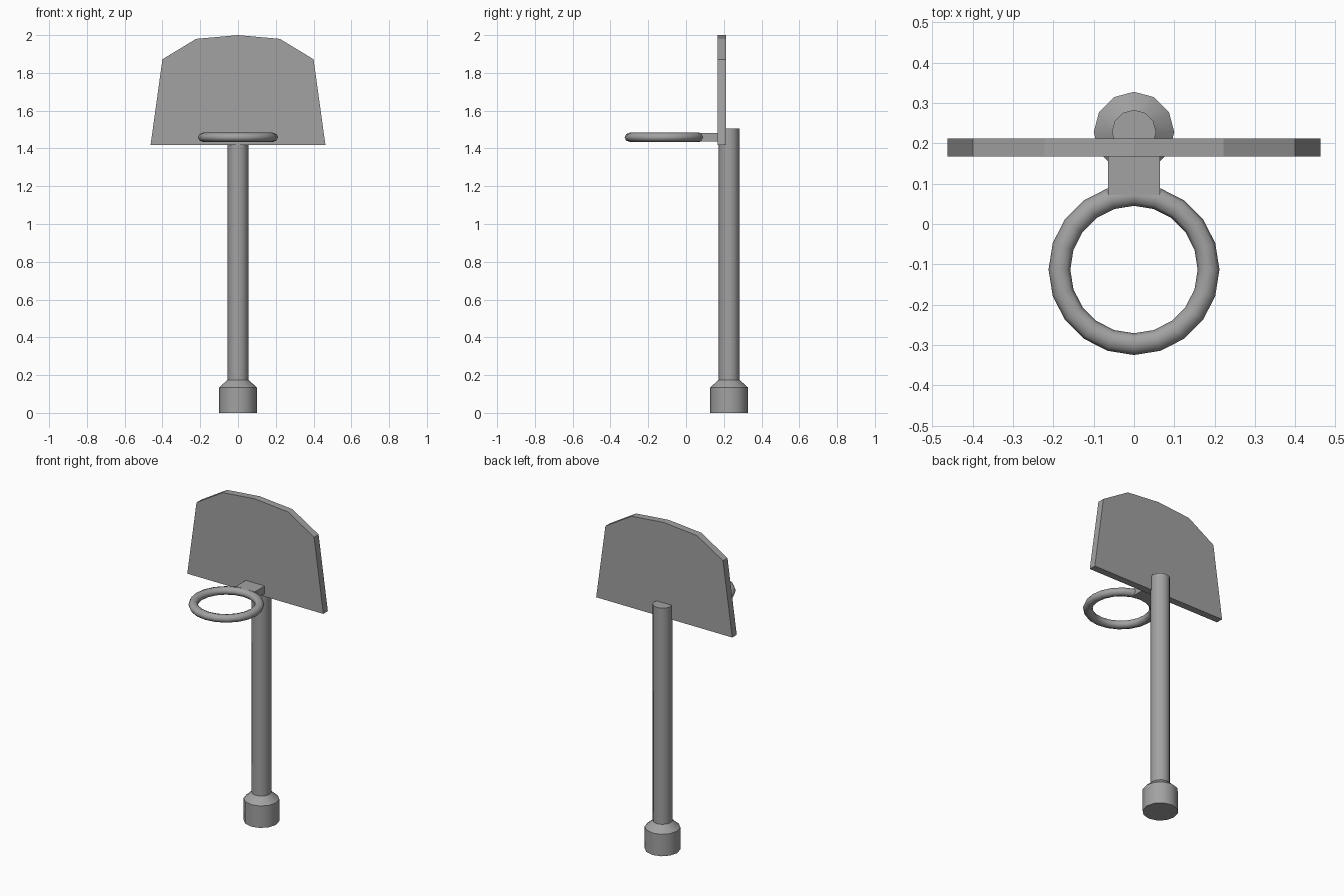
import bpy, bmesh, math

cube = bpy.data.objects.get("Cube")
if cube:
    bpy.data.objects.remove(cube, do_unlink=True)

grey = bpy.data.materials.new("plain_grey")
grey.use_nodes = True
grey.diffuse_color = (0.36, 0.36, 0.36, 1)
grey.node_tree.nodes["Principled BSDF"].inputs["Base Color"].default_value = (0.36, 0.36, 0.36, 1)

POLE_Y = 0.228
RIM_Z = 1.459


def finish(name, angle=None):
    """Name the active object, colour it and smooth its rounded faces."""
    obj = bpy.context.object
    obj.name = name
    obj.data.materials.append(grey)
    if angle:
        bpy.ops.object.shade_smooth_by_angle(angle=math.radians(angle))
    return obj


def lathe(name, profile, sides=12):
    """Stack rings of (radius, z) around the pole axis and cap both ends."""
    bm = bmesh.new()
    rings = []
    for r, z in profile:
        steps = [i * math.tau / sides for i in range(sides)]
        rings.append([bm.verts.new((r * math.cos(a), r * math.sin(a), z)) for a in steps])
    for low, high in zip(rings, rings[1:]):
        for i in range(sides):
            j = (i + 1) % sides
            bm.faces.new((low[i], low[j], high[j], high[i]))
    bm.faces.new(rings[0][::-1])
    bm.faces.new(rings[-1])
    make_object(name, bm, 35).location.y = POLE_Y


def make_object(name, bm, angle=None):
    bmesh.ops.recalc_face_normals(bm, faces=bm.faces)
    mesh = bpy.data.meshes.new(name)
    bm.to_mesh(mesh)
    bm.free()
    obj = bpy.data.objects.new(name, mesh)
    bpy.context.collection.objects.link(obj)
    bpy.ops.object.select_all(action="DESELECT")
    obj.select_set(True)
    bpy.context.view_layer.objects.active = obj
    return finish(name, angle)


# Weighted foot with sloped collar, and the pole
lathe("base", [(0.1, 0), (0.1, 0.135), (0.055, 0.175)])
lathe("pole", [(0.055, 0.17), (0.055, 1.505)])

# Backboard: mirrored outline extruded backwards
half = [(0.463, 1.417), (0.4, 1.872), (0.222, 1.98)]
outline = half + [(0, 2)] + [(-x, z) for x, z in reversed(half)]
bm = bmesh.new()
front = bm.faces.new([bm.verts.new((x, 0.168, z)) for x, z in outline])
back = bmesh.ops.extrude_face_region(bm, geom=[front], use_keep_orig=True)["geom"]
bmesh.ops.translate(bm, vec=(0, 0.044, 0),
                    verts=[v for v in back if isinstance(v, bmesh.types.BMVert)])
make_object("backboard", bm)

# Hoop rim
bpy.ops.mesh.primitive_torus_add(location=(0, -0.113, RIM_Z), major_segments=20,
                                 minor_segments=8, major_radius=0.185, minor_radius=0.027)
rim = finish("rim", 60)
rim.scale.z = 0.9

# Bracket joining rim and backboard
bpy.ops.mesh.primitive_cube_add(size=1, location=(0, 0.122, RIM_Z))
bracket = finish("rim_bracket")
bracket.scale = (0.128, 0.1, 0.047)
